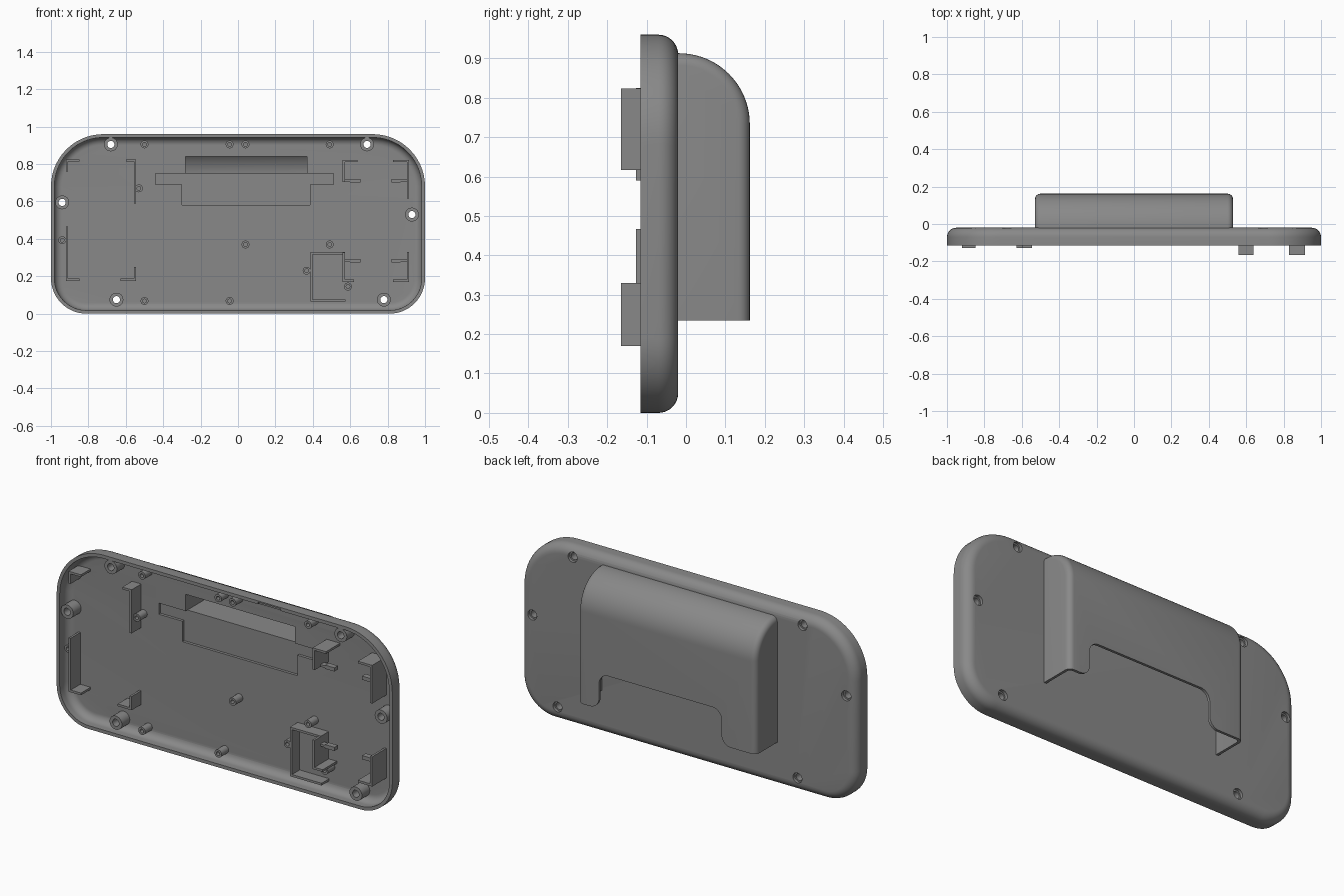
import bpy, bmesh, math
from mathutils import Matrix

if "Cube" in bpy.data.objects:
    bpy.data.objects.remove(bpy.data.objects["Cube"])

grey = bpy.data.materials.new("mid_grey")
grey.diffuse_color = (0.25, 0.25, 0.25, 1)
grey.use_nodes = True
grey.node_tree.nodes["Principled BSDF"].inputs["Base Color"].default_value = grey.diffuse_color

FRONT, FLOOR, BACK = -0.115, -0.045, -0.02   # rim, inner floor and rear face (y)


def finish(bm, name, angle=35):
    bmesh.ops.recalc_face_normals(bm, faces=bm.faces)
    me = bpy.data.meshes.new(name)
    bm.to_mesh(me)
    bm.free()
    ob = bpy.data.objects.new(name, me)
    bpy.context.collection.objects.link(ob)
    me.materials.append(grey)
    smooth(ob, angle)
    return ob


def smooth(ob, angle=35):
    bpy.ops.object.select_all(action='DESELECT')
    ob.select_set(True)
    bpy.context.view_layer.objects.active = ob
    bpy.ops.object.shade_smooth_by_angle(angle=math.radians(angle))


def loft(bm, rings, wrap=False):
    """Skin equal-length closed rings; cap the ends unless wrapped."""
    vs = [[bm.verts.new(p) for p in r] for r in rings]
    n = len(vs[0])
    pairs = list(zip(vs, vs[1:])) + ([(vs[-1], vs[0])] if wrap else [])
    for a, b in pairs:
        for i in range(n):
            j = (i + 1) % n
            bm.faces.new((a[i], a[j], b[j], b[i]))
    if not wrap:
        bm.faces.new(vs[0])
        bm.faces.new(vs[-1])


def arc(cx, cy, r, a0, a1, n=8):
    return [(cx + r * math.cos(math.radians(a0 + (a1 - a0) * i / n)),
             cy + r * math.sin(math.radians(a0 + (a1 - a0) * i / n))) for i in range(n + 1)]


def box(bm, x0, x1, y0, y1, z0, z1):
    m = Matrix.Translation(((x0 + x1) / 2, (y0 + y1) / 2, (z0 + z1) / 2))
    bmesh.ops.create_cube(bm, size=1, matrix=m @ Matrix.Diagonal((x1 - x0, y1 - y0, z1 - z0, 1)))


def circle(x, z, r, y, n=24):
    return [(px, y, pz) for px, pz in arc(x, z, r, 0, 360, n)[:-1]]


def tube(bm, x, z, ro, ri, y0, y1):
    loft(bm, [circle(x, z, ro, y0), circle(x, z, ro, y1),
              circle(x, z, ri, y1), circle(x, z, ri, y0)], wrap=True)


def cut(ob, bm):
    cutter = finish(bm, "cutter")
    mod = ob.modifiers.new("cut", 'BOOLEAN')
    mod.operation, mod.solver, mod.object = 'DIFFERENCE', 'EXACT', cutter
    bpy.context.view_layer.objects.active = ob
    bpy.ops.object.modifier_apply(modifier=mod.name)
    bpy.data.objects.remove(cutter)
    smooth(ob)


# Tray: rounded outline with larger top corners, rounded rear edge, hollow front
def outline(inset, y):
    rt, rb = 0.28, 0.19
    pts = []
    for sx, cz, r, a in ((1, 0.96 - rt, rt, 0), (-1, 0.96 - rt, rt, 90),
                         (-1, rb, rb, 180), (1, rb, rb, 270)):
        pts += arc(sx * (1 - r), cz, r - inset, a, a + 90, 14)
    return [(x, y, z) for x, z in pts]


section = [(0.05 - px, y) for px, y in arc(0, BACK - 0.05, 0.05, 90, 0)]
section += [(0, FRONT), (0.018, FRONT)]
section += [(0.058 - px, y) for px, y in arc(0, FLOOR - 0.04, 0.04, 0, 90)]
bm = bmesh.new()
loft(bm, [outline(i, y) for i, y in section])
tray = finish(bm, "tray")

# Stepped recess in the tray floor
bm = bmesh.new()
loft(bm, [[(x, y, z) for x, z in ((-0.30, 0.58), (0.385, 0.58), (0.385, 0.69), (0.51, 0.69),
          (0.51, 0.75), (-0.44, 0.75), (-0.44, 0.69), (-0.30, 0.69))] for y in (-0.08, -0.03)])
cut(tray, bm)

# Opening above the recess, screw holes and small rim notch
screws = [(-0.68, 0.905), (0.69, 0.905), (-0.94, 0.595), (0.93, 0.53), (-0.65, 0.075), (0.78, 0.075)]
bm = bmesh.new()
box(bm, -0.28, 0.37, -0.08, 0, 0.75, 0.84)
for x, z in screws:
    loft(bm, [circle(x, z, 0.027, -0.08), circle(x, z, 0.027, 0)])
box(bm, 0.20, 0.335, -0.13, -0.108, 0.93, 0.953)
cut(tray, bm)

# Screw bosses and small standoffs
bm = bmesh.new()
for x, z in screws:
    tube(bm, x, z, 0.037, 0.019, -0.036, -0.112)
finish(bm, "screw_bosses")
bm = bmesh.new()
for x, z in ((-0.5, 0.905), (-0.045, 0.905), (0.04, 0.905), (0.49, 0.905), (0.04, 0.37),
             (0.49, 0.37), (-0.5, 0.068), (-0.045, 0.068), (-0.53, 0.67), (-0.94, 0.393),
             (0.367, 0.23), (0.588, 0.145)):
    tube(bm, x, z, 0.021, 0.01, -0.04, -0.105)
finish(bm, "standoffs")


# Corner brackets: an upright rib with a short foot
def bracket(bm, x, z_foot, z_end, x_foot, depth, t=0.012):
    sz = t if z_end > z_foot else -t
    sx = t if x_foot > x else -t
    box(bm, min(x, x + sx), max(x, x + sx), depth, -0.04, min(z_foot, z_end), max(z_foot, z_end))
    box(bm, min(x, x_foot), max(x, x_foot), depth, -0.04, min(z_foot, z_foot + sz), max(z_foot, z_foot + sz))


bm = bmesh.new()
bracket(bm, -0.92, 0.825, 0.76, -0.847, -0.127)
bracket(bm, -0.545, 0.825, 0.59, -0.60, -0.127)
bracket(bm, -0.92, 0.176, 0.467, -0.847, -0.127)
bracket(bm, -0.545, 0.176, 0.25, -0.628, -0.127)
finish(bm, "left_brackets")
bm = bmesh.new()
bracket(bm, 0.56, 0.823, 0.705, 0.64, -0.165)
bracket(bm, 0.915, 0.823, 0.617, 0.83, -0.165)
bracket(bm, 0.56, 0.17, 0.327, 0.62, -0.165)
bracket(bm, 0.915, 0.17, 0.33, 0.83, -0.165)
finish(bm, "right_brackets")

# Clip arms beside the right brackets, thicker at the tip
bm = bmesh.new()
for z in (0.711, 0.283):
    box(bm, 0.56, 0.655, -0.115, -0.085, z - 0.006, z + 0.006)
    box(bm, 0.60, 0.655, -0.115, -0.085, z - 0.010, z + 0.010)
    box(bm, 0.82, 0.915, -0.115, -0.085, z - 0.006, z + 0.006)
    box(bm, 0.82, 0.87, -0.115, -0.085, z - 0.010, z + 0.010)
finish(bm, "clip_arms")

# Small open frame in the lower right
bm = bmesh.new()
box(bm, 0.387, 0.572, -0.11, -0.04, 0.317, 0.329)
box(bm, 0.387, 0.575, -0.11, -0.04, 0.064, 0.076)
box(bm, 0.387, 0.399, -0.11, -0.04, 0.064, 0.329)
finish(bm, "small_frame")


# Rear hood: curved top, rounded side edges, open below
def hood_solid(bm, off, y0, z0, edge):
    def ring(x, inset):
        r = 0.18 - off - inset
        pts = [(y0, z0), (y0, 0.733 + r)] + arc(-0.018, 0.733, r, 90, 0, 20) + [(-0.018 + r, z0)]
        return [(x, y, z) for y, z in pts]
    half = 0.53 - off
    left = [(-half + edge + px, edge - py) for px, py in arc(0, 0, edge, 180, 90, 6)]
    loft(bm, [ring(x, i) for x, i in left] + [ring(-x, i) for x, i in reversed(left)])


bm = bmesh.new()
hood_solid(bm, 0, -0.024, 0.235, 0.03)
hood = finish(bm, "rear_hood")
bm = bmesh.new()
hood_solid(bm, 0.014, -0.05, 0.15, 0.018)
cut(hood, bm)

# Finger cut-out in the lower hood wall, with rounded corners
r, xl, xr, zb, zt = 0.055, -0.325, 0.405, 0.235, 0.425
shape = [(xl - r, 0.2)] + arc(xl - r, zb + r, r, -90, 0) + arc(xl + r, zt - r, r, 180, 90)
shape += arc(xr - r, zt - r, r, 90, 0) + arc(xr + r, zb + r, r, 180, 270) + [(xr + r, 0.2)]
bm = bmesh.new()
loft(bm, [[(x, y, z) for x, z in shape] for y in (0.1, 0.3)])
cut(hood, bm)

# Duct inside the hood behind the upper opening
bm = bmesh.new()
box(bm, -0.292, 0.382, -0.025, 0.15, 0.738, 0.75)
box(bm, -0.292, -0.28, -0.025, 0.11, 0.745, 0.84)
box(bm, 0.37, 0.382, -0.025, 0.11, 0.745, 0.84)
finish(bm, "hood_duct")
